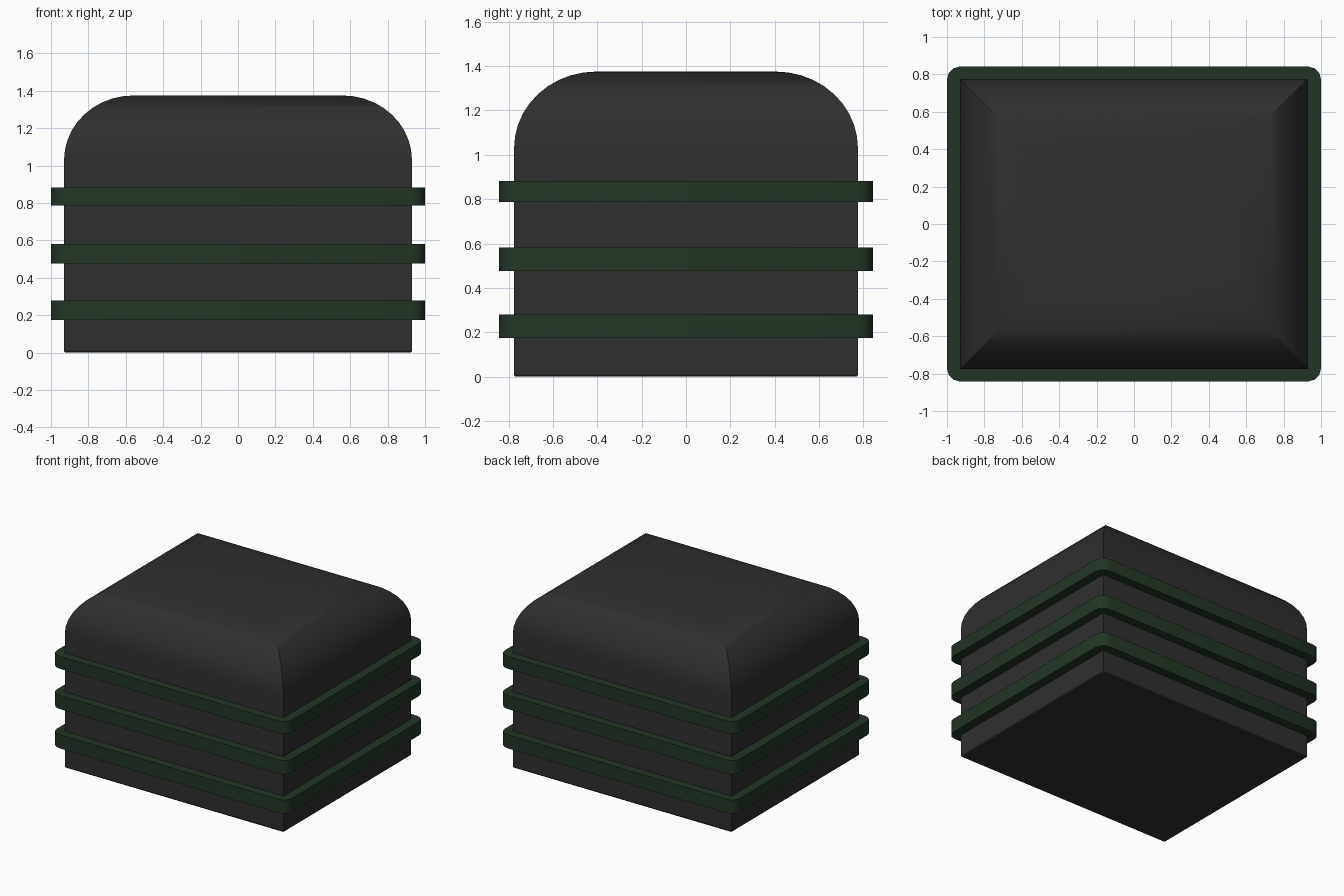
import bpy, bmesh, math

if "Cube" in bpy.data.objects:
    bpy.data.objects.remove(bpy.data.objects["Cube"])


def material(name, rgb):
    m = bpy.data.materials.new(name)
    m.diffuse_color = (*rgb, 1)
    m.use_nodes = True
    m.node_tree.nodes["Principled BSDF"].inputs["Base Color"].default_value = m.diffuse_color
    return m


charcoal = material("charcoal", (0.028, 0.028, 0.028))
dark_green = material("dark green", (0.016, 0.036, 0.018))


def loft(name, rings, mat, angle):
    """Skin a stack of point rings and cap both ends."""
    bm = bmesh.new()
    loops = [[bm.verts.new(p) for p in ring] for ring in rings]
    n = len(loops[0])
    for a, b in zip(loops, loops[1:]):
        for i in range(n):
            j = (i + 1) % n
            bm.faces.new((a[i], a[j], b[j], b[i]))
    bm.faces.new(loops[0][::-1])
    bm.faces.new(loops[-1])
    bmesh.ops.recalc_face_normals(bm, faces=bm.faces[:])
    me = bpy.data.meshes.new(name)
    bm.to_mesh(me)
    bm.free()
    me.materials.append(mat)
    ob = bpy.data.objects.new(name, me)
    bpy.context.collection.objects.link(ob)
    bpy.ops.object.select_all(action='DESELECT')
    ob.select_set(True)
    bpy.context.view_layer.objects.active = ob
    bpy.ops.object.shade_smooth_by_angle(angle=math.radians(angle))
    return ob


def rectangle(hx, hy, z):
    return [(-hx, -hy, z), (hx, -hy, z), (hx, hy, z), (-hx, hy, z)]


def rounded_rectangle(hx, hy, r, z, steps=3):
    pts = []
    for k, (sx, sy) in enumerate(((1, 1), (-1, 1), (-1, -1), (1, -1))):
        for i in range(steps + 1):
            a = math.pi / 2 * (k + i / steps)
            pts.append((sx * (hx - r) + r * math.cos(a),
                        sy * (hy - r) + r * math.sin(a), z))
    return pts


# Body: box with mitred, rounded top edges and a tiny bottom bevel
HX, HY, TOP, RH, RV = 0.93, 0.775, 1.375, 0.37, 0.345
rings = [rectangle(HX - 0.006, HY - 0.006, 0), rectangle(HX, HY, 0.008)]
SEG = 10
for i in range(SEG + 1):
    a = math.pi / 2 * i / SEG
    d = RH * (1 - math.cos(a))
    rings.append(rectangle(HX - d, HY - d, TOP - RV + RV * math.sin(a)))
loft("body", rings, charcoal, 30)

# Three raised bands around the body
for k, (z0, z1) in enumerate(((0.175, 0.28), (0.477, 0.582), (0.787, 0.882))):
    loft(f"band_{k + 1}",
         [rounded_rectangle(1.0, 0.842, 0.07, z) for z in (z0, z1)],
         dark_green, 40)
